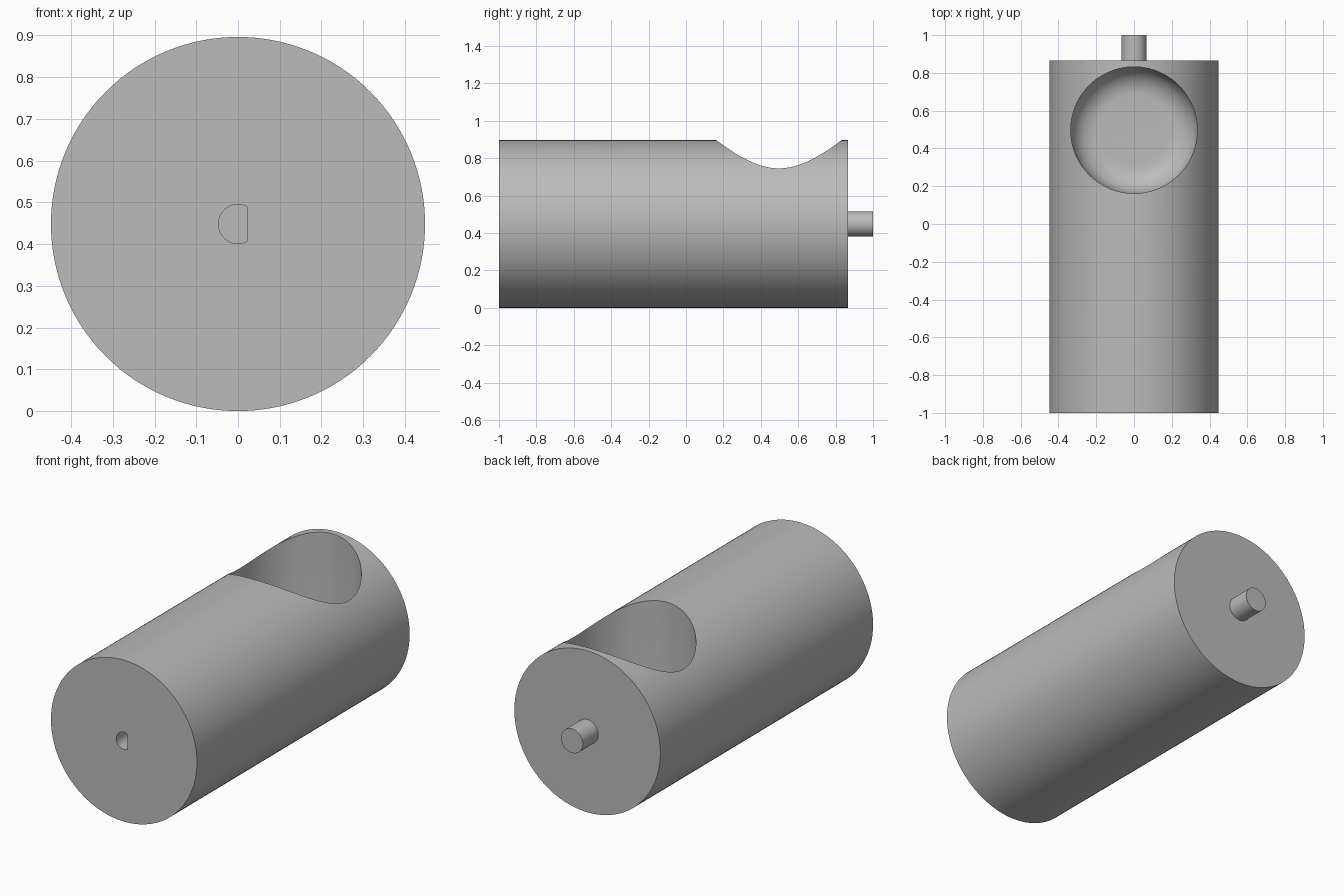
import bpy, bmesh, math
from mathutils import Matrix

cube = bpy.data.objects.get("Cube")
if cube:
    bpy.data.objects.remove(cube, do_unlink=True)

AXIS_Z = 0.448
BODY_R = 0.448
BACK_Y = 0.865

grey = bpy.data.materials.new("plain_grey")
grey.use_nodes = True
colour = (0.5, 0.5, 0.5, 1)
grey.diffuse_color = colour
grey.node_tree.nodes["Principled BSDF"].inputs["Base Color"].default_value = colour


def make_object(name, bm):
    bmesh.ops.recalc_face_normals(bm, faces=bm.faces)
    mesh = bpy.data.meshes.new(name)
    bm.to_mesh(mesh)
    bm.free()
    mesh.materials.append(grey)
    obj = bpy.data.objects.new(name, mesh)
    bpy.context.collection.objects.link(obj)
    return obj


def extrude_y(name, outline, y0, y1):
    """Prism along y from an outline of (x, z) points about the body axis."""
    bm = bmesh.new()
    rings = [[bm.verts.new((x, y, z + AXIS_Z)) for x, z in outline] for y in (y0, y1)]
    n = len(outline)
    for ring in rings:
        bm.faces.new(ring)
    for i in range(n):
        j = (i + 1) % n
        bm.faces.new((rings[0][i], rings[0][j], rings[1][j], rings[1][i]))
    return make_object(name, bm)


def arc(radius, start, end, count, endpoint=False):
    steps = count - 1 if endpoint else count
    return [(radius * math.cos(start + (end - start) * i / steps),
             radius * math.sin(start + (end - start) * i / steps)) for i in range(count)]


def lathe_z(name, profile, y, segments):
    """Closed solid turned about a vertical line; profile runs axis to axis."""
    bm = bmesh.new()
    verts = [bm.verts.new((r, 0, z)) for r, z in profile]
    edges = [bm.edges.new(pair) for pair in zip(verts, verts[1:])]
    bmesh.ops.spin(bm, geom=verts + edges, cent=(0, 0, 0), axis=(0, 0, 1),
                   angle=math.tau, steps=segments)
    bmesh.ops.remove_doubles(bm, verts=bm.verts, dist=1e-5)
    bmesh.ops.transform(bm, matrix=Matrix.Translation((0, y, 0)), verts=bm.verts)
    return make_object(name, bm)


def cut(target, cutter):
    mod = target.modifiers.new("cut", "BOOLEAN")
    mod.operation = "DIFFERENCE"
    mod.solver = "EXACT"
    mod.object = cutter
    bpy.context.view_layer.objects.active = target
    bpy.ops.object.modifier_apply(modifier=mod.name)
    bpy.data.objects.remove(cutter, do_unlink=True)


# Main cylinder and rear pin
body = extrude_y("body", arc(BODY_R, 0, math.tau, 128), -1, BACK_Y)
pin = extrude_y("rear_pin", arc(0.067, 0, math.tau, 48), BACK_Y - 0.01, 1)

# Round pocket with a filleted floor
pocket_r, fillet, floor = 0.335, 0.145, 0.17
curve = [(pocket_r - fillet + a, floor + fillet + b)
         for a, b in arc(fillet, -math.pi / 2, 0, 12, True)]
cut(body, lathe_z("pocket_cutter", [(0, floor)] + curve + [(pocket_r, 1.1), (0, 1.1)],
                  0.497, 96))

# D-shaped shaft socket in the front face
flat = math.acos(0.022 / 0.047)
cut(body, extrude_y("socket_cutter", arc(0.047, flat, math.tau - flat, 32, True), -1.1, -0.65))

# Smooth walls with crisp rims
for obj in (body, pin):
    bpy.ops.object.select_all(action="DESELECT")
    obj.select_set(True)
    bpy.context.view_layer.objects.active = obj
    bpy.ops.object.shade_smooth_by_angle(angle=math.radians(30))
